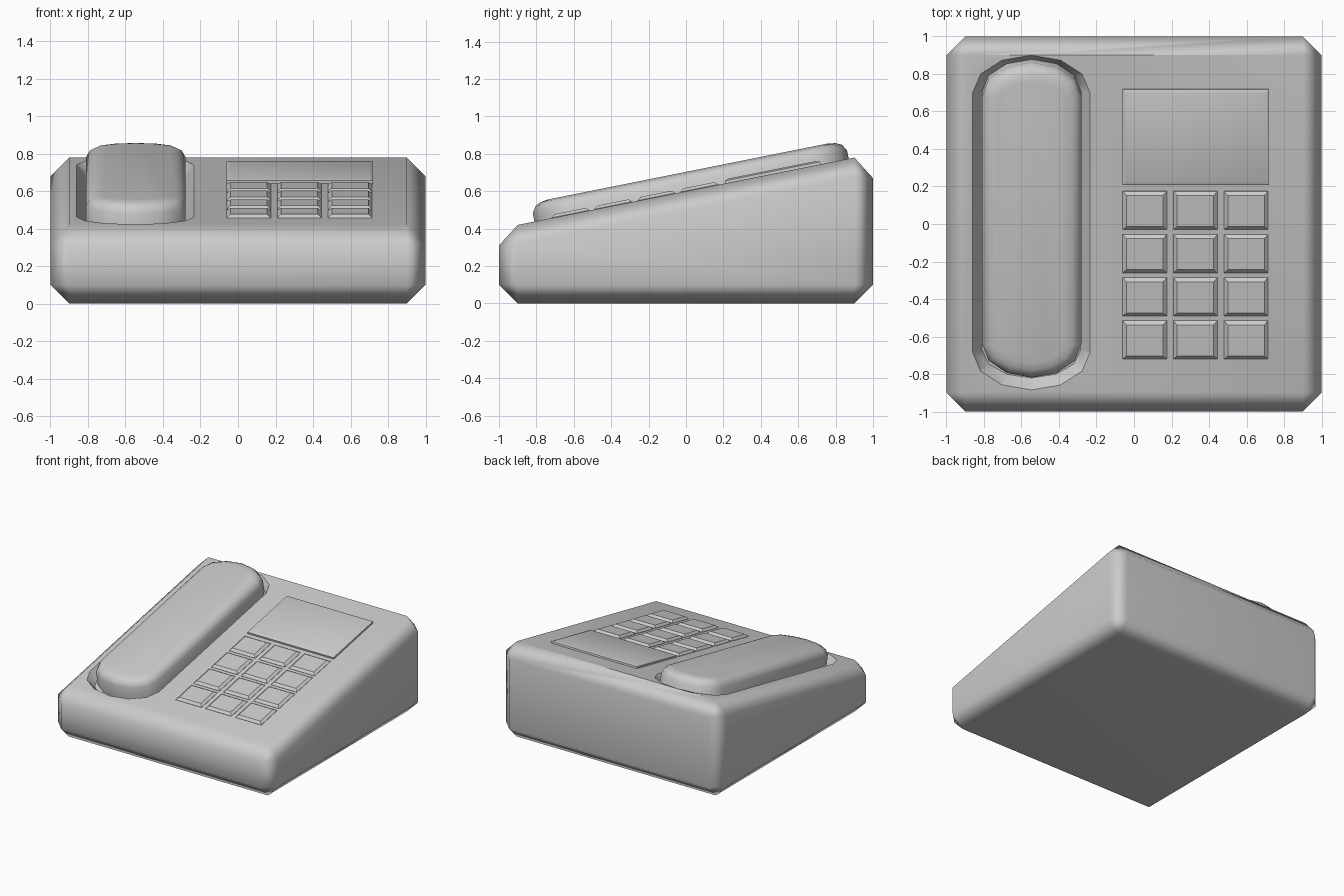
import bpy, bmesh
from math import pi, cos, sin, radians

if "Cube" in bpy.data.objects:
    bpy.data.objects.remove(bpy.data.objects["Cube"])


def add_object(name, bm, angle):
    bmesh.ops.recalc_face_normals(bm, faces=bm.faces)
    mesh = bpy.data.meshes.new(name)
    bm.to_mesh(mesh)
    bm.free()
    ob = bpy.data.objects.new(name, mesh)
    bpy.context.collection.objects.link(ob)
    if angle:
        smooth(ob, angle)
    return ob


def smooth(ob, angle):
    bpy.ops.object.select_all(action='DESELECT')
    ob.select_set(True)
    bpy.context.view_layer.objects.active = ob
    bpy.ops.object.shade_smooth_by_angle(angle=radians(angle))


def on_slope(x, y, h):
    """Point at height h above the sloping top face."""
    return (x, y - 0.196 * h, 0.6 + 0.2 * y + 0.98 * h)


def loft(name, outline, levels, angle=0):
    """Stack outline(inset) rings at the (inset, height) levels and cap both ends."""
    bm = bmesh.new()
    rings = [[bm.verts.new(on_slope(x, y, h)) for x, y in outline(inset)]
             for inset, h in levels]
    n = len(rings[0])
    for a, b in zip(rings, rings[1:]):
        for i in range(n):
            j = (i + 1) % n
            bm.faces.new((a[i], a[j], b[j], b[i]))
    bm.faces.new(rings[0][::-1])
    bm.faces.new(rings[-1])
    return add_object(name, bm, angle)


def capsule(x0, x1, y0, y1, end, steps=6):
    """Long outline with elliptical ends of depth `end`."""
    def outline(inset):
        cx, rx = (x0 + x1) / 2, (x1 - x0) / 2 - inset
        ry = end - inset
        pts = []
        for cy, start in ((y1 - end, 0), (y0 + end, pi)):
            for i in range(steps + 1):
                a = start + pi * i / steps
                pts.append((cx + rx * cos(a), cy + ry * sin(a)))
        return pts
    return outline


def rect(x0, x1, y0, y1):
    return lambda i: [(x0 + i, y0 + i), (x1 - i, y0 + i),
                      (x1 - i, y1 - i), (x0 + i, y1 - i)]


# Wedge body with chamfered edges
bm = bmesh.new()
for s in (-1, 1):
    for t in (-1, 1):
        top = 0.6 + 0.18 * t
        for p in ((0.9, 0.9, 0), (0.9, 0.9, top),
                  (0.9, 1, 0.1), (0.9, 1, top - 0.11),
                  (1, 0.9, 0.1), (1, 0.9, top - 0.1)):
            bm.verts.new((s * p[0], t * p[1], p[2]))
bmesh.ops.convex_hull(bm, input=bm.verts)
bmesh.ops.dissolve_limit(bm, angle_limit=radians(1), verts=bm.verts, edges=bm.edges)
body = add_object("phone_body", bm, 0)

# Cradle recess cut into the sloping top
cutter = loft("cradle_cutter", capsule(-0.86, -0.235, -0.885, 0.9, 0.2),
              [(0.05, -0.07), (0, 0), (0, 0.15)])
cutter.hide_render = True
mod = body.modifiers.new("cradle", 'BOOLEAN')
mod.operation = 'DIFFERENCE'
mod.solver = 'EXACT'
mod.object = cutter
bpy.context.view_layer.objects.active = body
bpy.ops.object.modifier_apply(modifier=mod.name)
bpy.data.objects.remove(cutter)
smooth(body, 50)
wn = body.modifiers.new("weighted_normals", 'WEIGHTED_NORMAL')
wn.keep_sharp = True

# Handset lying in the cradle
loft("handset", capsule(-0.81, -0.28, -0.81, 0.87, 0.18),
     [(0, -0.08), (0, 0.045), (0.02, 0.08), (0.05, 0.095), (0.09, 0.102)], 45)

# Display panel
loft("display", rect(-0.06, 0.72, 0.21, 0.72),
     [(0, -0.03), (0, 0.014), (0.02, 0.022)], 30)

# Keypad, three columns by four rows
for row in range(4):
    for col in range(3):
        x, y = -0.06 + 0.27 * col, -0.72 + 0.23 * row
        loft(f"key_{row + 1}_{col + 1}", rect(x, x + 0.235, y, y + 0.205),
             [(0, -0.03), (0, 0.002), (0.02, 0.018)], 30)
